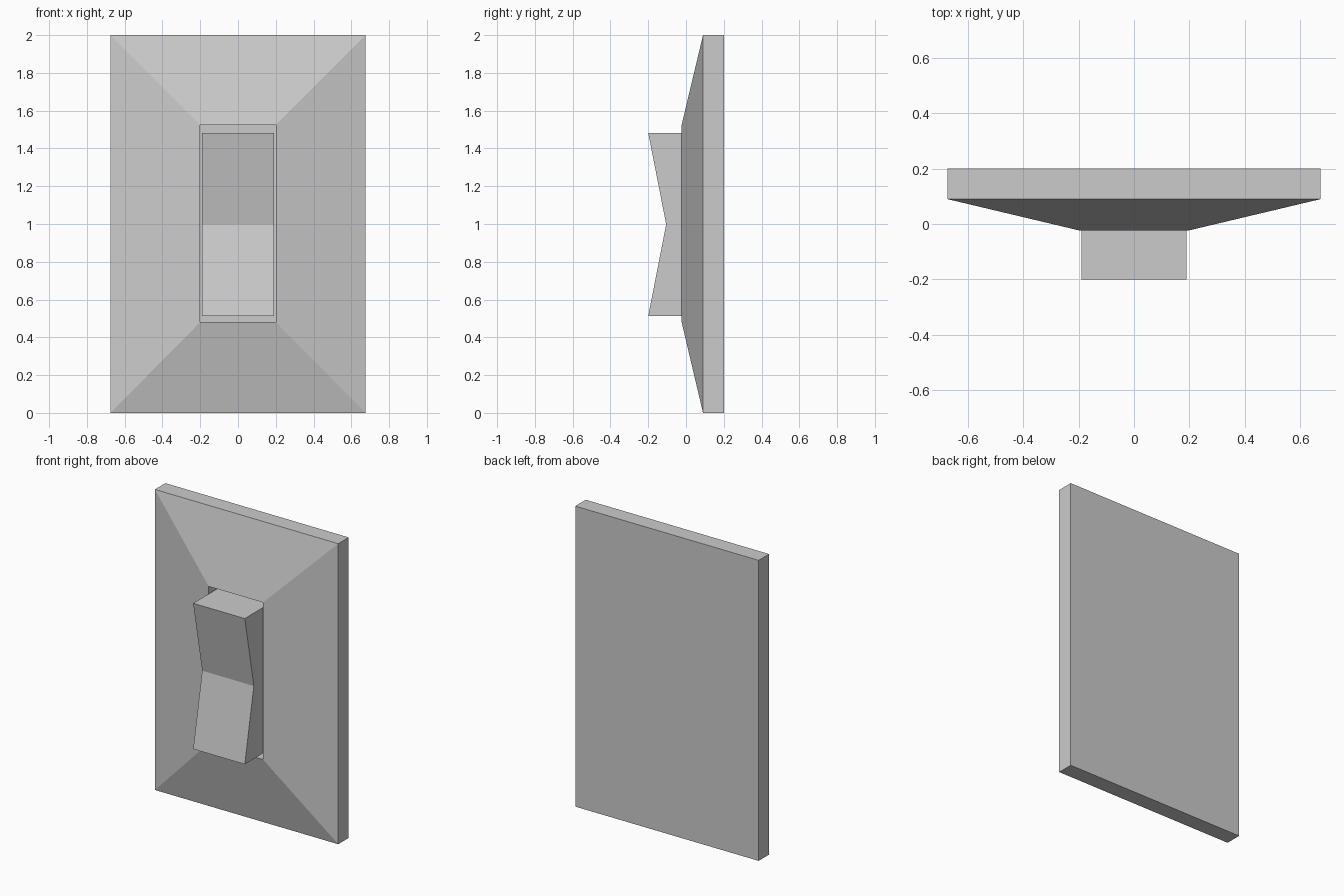
import bpy, bmesh

if "Cube" in bpy.data.objects:
    bpy.data.objects.remove(bpy.data.objects["Cube"])

def make_object(name, bm):
    bmesh.ops.recalc_face_normals(bm, faces=bm.faces)
    mesh = bpy.data.meshes.new(name)
    bm.to_mesh(mesh)
    bm.free()
    obj = bpy.data.objects.new(name, mesh)
    bpy.context.collection.objects.link(obj)
    return obj

def ring(bm, half_x, z0, z1, y):
    return [bm.verts.new((x, y, z)) for x, z in
            ((-half_x, z0), (half_x, z0), (half_x, z1), (-half_x, z1))]

# wall plate: flat slab, sloped front, central recess
bm = bmesh.new()
rings = [ring(bm, *r) for r in (
    (0.675, 0, 2, 0.20),
    (0.675, 0, 2, 0.09),
    (0.20, 0.48, 1.525, -0.023),
    (0.20, 0.48, 1.525, 0.09))]
for a, b in zip(rings, rings[1:]):
    for i in range(4):
        j = (i + 1) % 4
        bm.faces.new((a[i], a[j], b[j], b[i]))
bm.faces.new(rings[0])
bm.faces.new(rings[-1])
make_object("wall_plate", bm)

# rocker: V-shaped profile extruded across x
bm = bmesh.new()
profile = [(-0.2, 0.513), (-0.105, 0.998), (-0.2, 1.483), (0.09, 1.483), (0.09, 0.513)]
left, right = [[bm.verts.new((x, y, z)) for y, z in profile] for x in (-0.19, 0.19)]
n = len(profile)
for i in range(n):
    j = (i + 1) % n
    bm.faces.new((left[i], left[j], right[j], right[i]))
bm.faces.new(left)
bm.faces.new(right)
make_object("rocker_switch", bm)
